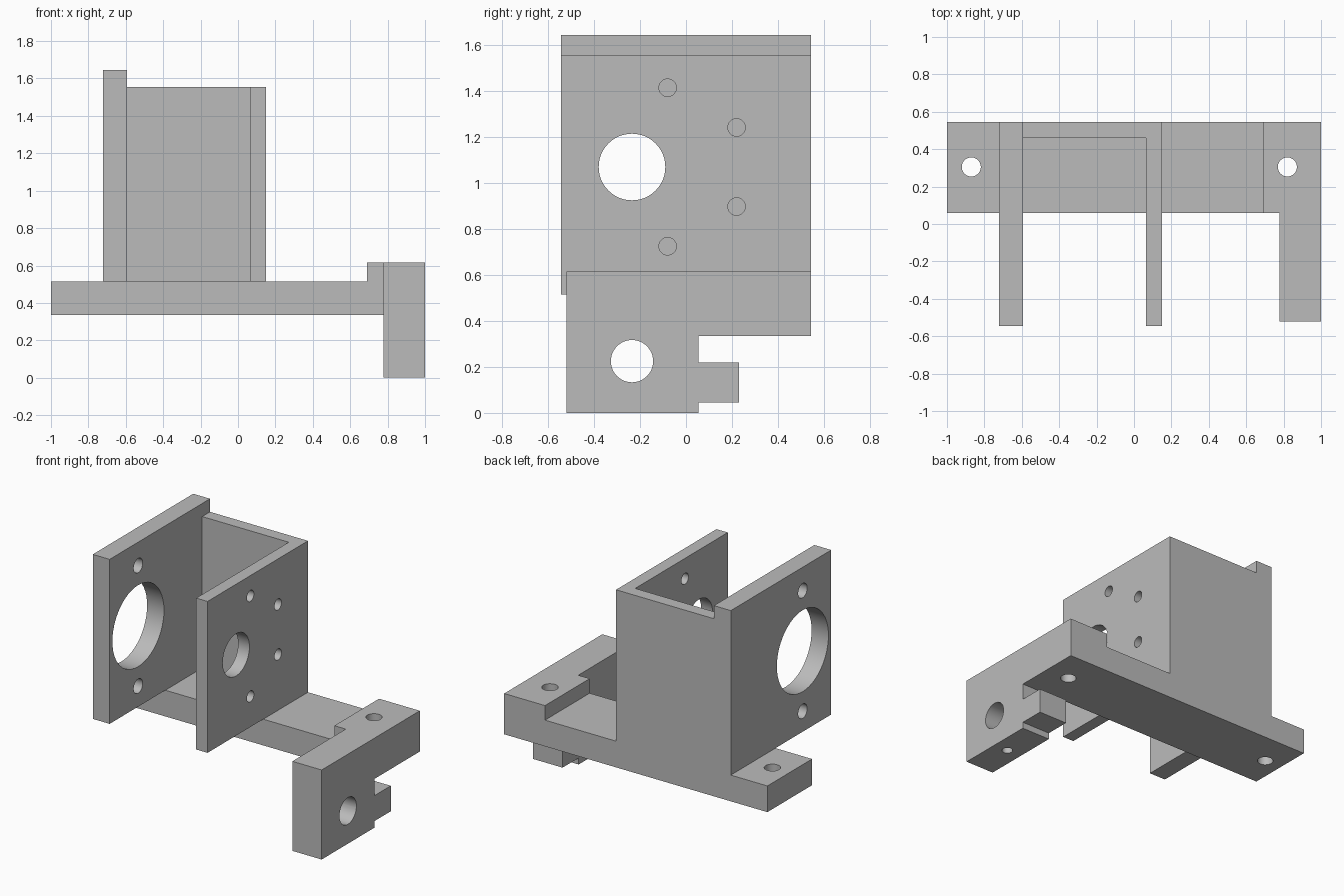
import bpy, bmesh, math
from mathutils import Matrix, Vector

cube = bpy.data.objects.get("Cube")
if cube:
    bpy.data.objects.remove(cube, do_unlink=True)

grey = bpy.data.materials.new("plain_grey")
grey.use_nodes = True
grey.diffuse_color = (0.5, 0.5, 0.5, 1)
grey.node_tree.nodes["Principled BSDF"].inputs["Base Color"].default_value = grey.diffuse_color

AXES = {"x": Vector((1, 0, 0)), "y": Vector((0, 1, 0)), "z": Vector((0, 0, 1))}


def add_object(name, bm):
    bmesh.ops.recalc_face_normals(bm, faces=bm.faces)
    mesh = bpy.data.meshes.new(name)
    bm.to_mesh(mesh)
    bm.free()
    obj = bpy.data.objects.new(name, mesh)
    bpy.context.collection.objects.link(obj)
    mesh.materials.append(grey)
    return obj


def extrude(name, axis, profile, start, end):
    """Extrude a 2D profile along an axis; the profile uses the other two axes in order."""
    u, v = [AXES[a] for a in "xyz" if a != axis]
    bm = bmesh.new()
    face = bm.faces.new([bm.verts.new(u * p + v * q + AXES[axis] * start) for p, q in profile])
    grown = bmesh.ops.extrude_face_region(bm, geom=[face])["geom"]
    verts = [g for g in grown if isinstance(g, bmesh.types.BMVert)]
    bmesh.ops.translate(bm, verts=verts, vec=AXES[axis] * (end - start))
    return add_object(name, bm)


def rect(a0, a1, b0, b1):
    return [(a0, b0), (a1, b0), (a1, b1), (a0, b1)]


def drill(obj, axis, centre, radius, length=0.8):
    """Cut a round hole through the part."""
    bm = bmesh.new()
    turn = AXES["z"].rotation_difference(AXES[axis]).to_matrix().to_4x4()
    bmesh.ops.create_cone(bm, cap_ends=True, segments=48, radius1=radius, radius2=radius,
                          depth=length, matrix=Matrix.Translation(centre) @ turn)
    cutter = add_object("hole_cutter", bm)
    cutter.hide_render = True
    mod = obj.modifiers.new("hole", "BOOLEAN")
    mod.operation, mod.solver, mod.object = "DIFFERENCE", "EXACT", cutter
    bpy.context.view_layer.objects.active = obj
    bpy.ops.object.modifier_apply(modifier=mod.name)
    bpy.data.objects.remove(cutter, do_unlink=True)


BACK, FRONT, FLOOR = 0.545, -0.545, 0.515
SHAFT_Y, SHAFT_Z = -0.235, 1.07

# Base bar with a raised end
base = extrude("base_bar", "y", [(-1, 0.335), (1, 0.335), (1, 0.615), (0.69, 0.615),
                                 (0.69, FLOOR), (-1, FLOOR)], 0.06, BACK)
for x in (-0.87, 0.82):
    drill(base, "z", (x, 0.305, 0.5), 0.051)

# Hanging arm with rear tab, cross hole and set screw hole
arm = extrude("hanging_arm", "x", [(-0.52, 0), (0.055, 0), (0.055, 0.045), (0.23, 0.045),
                                   (0.23, 0.22), (0.055, 0.22), (0.055, 0.335), (0.06, 0.335),
                                   (0.06, 0.615), (-0.52, 0.615)], 0.777, 1)
drill(arm, "x", (0.89, SHAFT_Y, 0.225), 0.092)
drill(arm, "z", (0.89, SHAFT_Y, 0), 0.035, 0.4)

# Tall plate with a large bore and two bolt holes
tall = extrude("tall_plate", "x", rect(FRONT, BACK, FLOOR, 1.645), -0.722, -0.594)
drill(tall, "x", (-0.66, SHAFT_Y, SHAFT_Z), 0.28)
for side in (-1, 1):
    drill(tall, "x", (-0.66, SHAFT_Y, SHAFT_Z + side * 0.414), 0.049)

# Back wall and short plate as one corner piece, with a ring of bolt holes
corner = extrude("short_plate_and_back_wall", "z",
                 [(-0.594, BACK), (-0.594, 0.46), (0.064, 0.46), (0.064, FRONT),
                  (0.15, FRONT), (0.15, BACK)], FLOOR, 1.555)
drill(corner, "x", (0.107, SHAFT_Y, SHAFT_Z), 0.145)
for side in (-1, 1):
    for y, rise in ((-0.08, 0.345), (0.22, 0.172)):
        drill(corner, "x", (0.107, y, SHAFT_Z + side * rise), 0.038)

# Smooth bores, sharp edges
bpy.ops.object.select_all(action="DESELECT")
for obj in (base, arm, tall, corner):
    obj.select_set(True)
bpy.context.view_layer.objects.active = base
bpy.ops.object.shade_smooth_by_angle(angle=math.radians(30))
